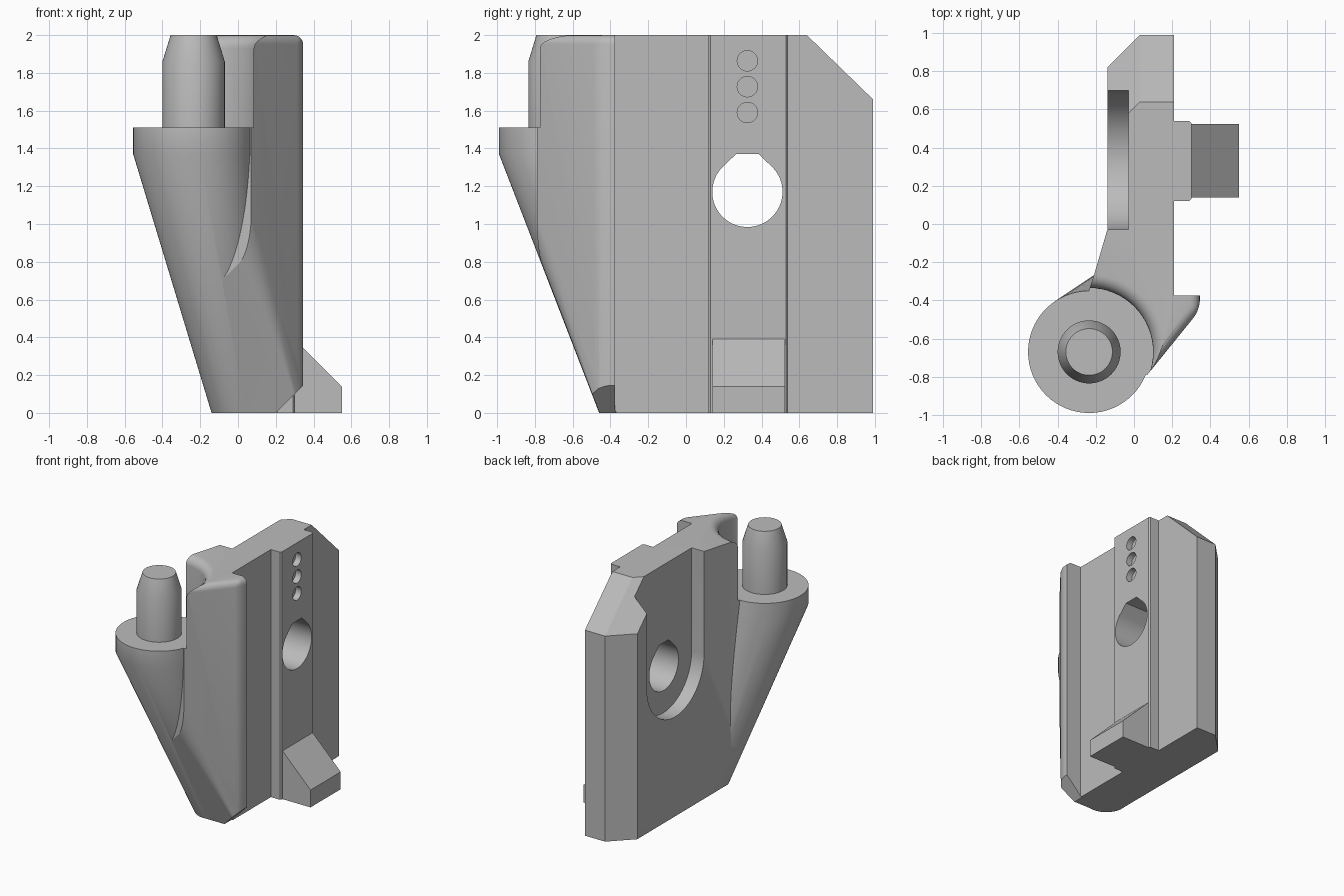
import bpy, bmesh, math
from mathutils import Vector

if "Cube" in bpy.data.objects:
    bpy.data.objects.remove(bpy.data.objects["Cube"], do_unlink=True)

grey = bpy.data.materials.new("plain_grey")
grey.use_nodes = True
COLOUR = (0.5, 0.5, 0.5, 1)
grey.diffuse_color = COLOUR
grey.node_tree.nodes["Principled BSDF"].inputs["Base Color"].default_value = COLOUR

BOSS = (-0.235, -0.67)     # axis of the round boss
SEAT, RIM = 1.51, 1.37     # boss top and lower edge of its rim


def finish(name, bm):
    bmesh.ops.recalc_face_normals(bm, faces=bm.faces)
    mesh = bpy.data.meshes.new(name)
    bm.to_mesh(mesh)
    bm.free()
    mesh.materials.append(grey)
    obj = bpy.data.objects.new(name, mesh)
    bpy.context.collection.objects.link(obj)
    return obj


def prism_bm(pts, axis, lo, hi):
    place = {"x": lambda a, b, h: (h, a, b), "z": lambda a, b, h: (a, b, h)}.get(axis, lambda a, b, h: (a, h, b))
    bm = bmesh.new()
    rings = [[bm.verts.new(place(a, b, h)) for a, b in pts] for h in (lo, hi)]
    for ring in rings:
        bm.faces.new(ring)
    n = len(pts)
    for i in range(n):
        j = (i + 1) % n
        bm.faces.new((rings[0][i], rings[0][j], rings[1][j], rings[1][i]))
    bmesh.ops.recalc_face_normals(bm, faces=bm.faces)
    return bm


def prism(name, pts, axis, lo, hi):
    return finish(name, prism_bm(pts, axis, lo, hi))


def arc(cx, cy, r, start=0, end=360, n=64):
    full = end - start == 360
    angles = [math.radians(start + (end - start) * i / n) for i in range(n if full else n + 1)]
    return [(cx + r * math.cos(a), cy + r * math.sin(a)) for a in angles]


def hull(name, layers):
    bm = bmesh.new()
    for pts, z in layers:
        for x, y in pts:
            bm.verts.new((x, y, z))
    out = bmesh.ops.convex_hull(bm, input=bm.verts)
    spare = [g for g in out["geom_interior"] + out["geom_unused"] if isinstance(g, bmesh.types.BMVert)]
    bmesh.ops.delete(bm, geom=list(set(spare)), context="VERTS")
    bmesh.ops.dissolve_limit(bm, angle_limit=0.001, verts=bm.verts, edges=bm.edges)
    return finish(name, bm)


def lathe(name, profile, n=64):
    bm = bmesh.new()
    rings = [[bm.verts.new((x, y, z)) for x, y in arc(*BOSS, r, n=n)] for r, z in profile]
    bm.faces.new(rings[0])
    bm.faces.new(rings[-1])
    for low, high in zip(rings, rings[1:]):
        for i in range(n):
            j = (i + 1) % n
            bm.faces.new((low[i], low[j], high[j], high[i]))
    return finish(name, bm)


def combine(obj, tool, operation):
    mod = obj.modifiers.new(operation, "BOOLEAN")
    mod.operation, mod.solver, mod.object = operation, "EXACT", tool
    bpy.context.view_layer.objects.active = obj
    bpy.ops.object.modifier_apply(modifier=mod.name)
    bpy.data.objects.remove(tool, do_unlink=True)


# Main plate with its rail and side wing, as one plan outline
wing_tip, wing_root = (0.345, -0.45), (0.07, -0.79)
outline = [(0.03, 0.99), (-0.14, 0.82), (-0.14, -0.03), (-0.21, -0.27), (-0.24, -0.36),
           BOSS, wing_root, wing_tip, (0.345, -0.375), (0.21, -0.375),
           (0.21, 0.12), (0.29, 0.12), (0.3, 0.13), (0.3, 0.53), (0.29, 0.54),
           (0.21, 0.54), (0.21, 0.99)]
bm = prism_bm(outline, "z", 0, 2)


def is_soft(edge):
    mid = (edge.verts[0].co + edge.verts[1].co) / 2
    on_wing = mid.x > 0.2 and mid.y < -0.4
    return on_wing and mid.z > 0.5


# Rounded wing edges
bmesh.ops.bevel(bm, geom=[e for e in bm.edges if is_soft(e)], offset=0.05,
                segments=5, profile=0.5, affect="EDGES", clamp_overlap=True)

# Sloped upper back corner
for normal in ((0, 0.34, 0.35), (-0.34, 0.34, 0.35)):
    cut = bmesh.ops.bisect_plane(bm, geom=bm.verts[:] + bm.edges[:] + bm.faces[:],
                                 plane_co=(0.03, 0.64, 2), plane_no=Vector(normal).normalized(),
                                 clear_outer=True, dist=0.0001)
    rim = [g for g in cut["geom_cut"] if isinstance(g, bmesh.types.BMEdge)]
    bmesh.ops.holes_fill(bm, edges=rim, sides=0)
body = finish("mounting_body", bm)

# Slanted front envelope trims the lower part of plate and wing
top_ring = arc(*BOSS, 0.318) + [(0.8, 0.06), (0.8, 2), (-0.553, 2)]
low_ring = arc(0.015, -0.305, 0.153) + [(0.33, -0.458), (0.8, 0.06), (0.8, 2), (-0.14, 2)]
combine(body, hull("envelope", [(top_ring, 2.1), (top_ring, RIM), (low_ring, 0)]), "INTERSECT")

# Round boss tapering down into the plate
boss = hull("boss", [(arc(*BOSS, 0.32), SEAT), (arc(*BOSS, 0.32), RIM),
                     (arc(0.015, -0.305, 0.155), 0)])
combine(body, boss, "UNION")

# Clearance around the pin, flared at the top
flare = [(0.405 - 0.07 * math.cos(a), 1.93 + 0.07 * math.sin(a))
         for a in (math.radians(15 * i) for i in range(7))]
combine(body, lathe("clearance", [(0.335, SEAT)] + flare + [(0.405, 2.1)]), "DIFFERENCE")

# Chamfer under the wing
combine(body, prism("wing_chamfer", [(0.2, 0), (0.4, 0.2), (0.4, -0.1), (0.1, -0.1)],
                    "y", -1.2, -0.37), "DIFFERENCE")

# Round-ended slot on the left face, open at the top
slot = arc(0.335, 1.17, 0.365, 180, 360, 40) + [(0.7, 2.2), (-0.03, 2.2)]
combine(body, prism("slot", slot, "x", -0.5, -0.03), "DIFFERENCE")

# Through hole with a flattened peak
hole = arc(0.325, 1.17, 0.186, 135, 405, 48) + [(0.385, 1.37), (0.265, 1.37)]
combine(body, prism("through_hole", hole, "x", -0.5, 0.6), "DIFFERENCE")

# Three shallow round pockets in the rail
for z in (1.59, 1.727, 1.864):
    combine(body, prism("pocket", arc(0.325, z, 0.054, n=32), "x", 0.25, 0.4), "DIFFERENCE")

# Wedge hook at the foot of the rail
combine(body, prism("hook", [(0.25, 0), (0.55, 0), (0.55, 0.14), (0.3, 0.39), (0.25, 0.39)],
                    "y", 0.14, 0.525), "UNION")

# Pin with a tapered tip
pin = lathe("pin", [(0.165, SEAT - 0.02), (0.165, 1.86), (0.122, 2)])

# Smooth shading with sharp edges kept
for obj in (body, pin):
    bpy.ops.object.select_all(action="DESELECT")
    obj.select_set(True)
    bpy.context.view_layer.objects.active = obj
    bpy.ops.object.shade_smooth_by_angle(angle=math.radians(25))
